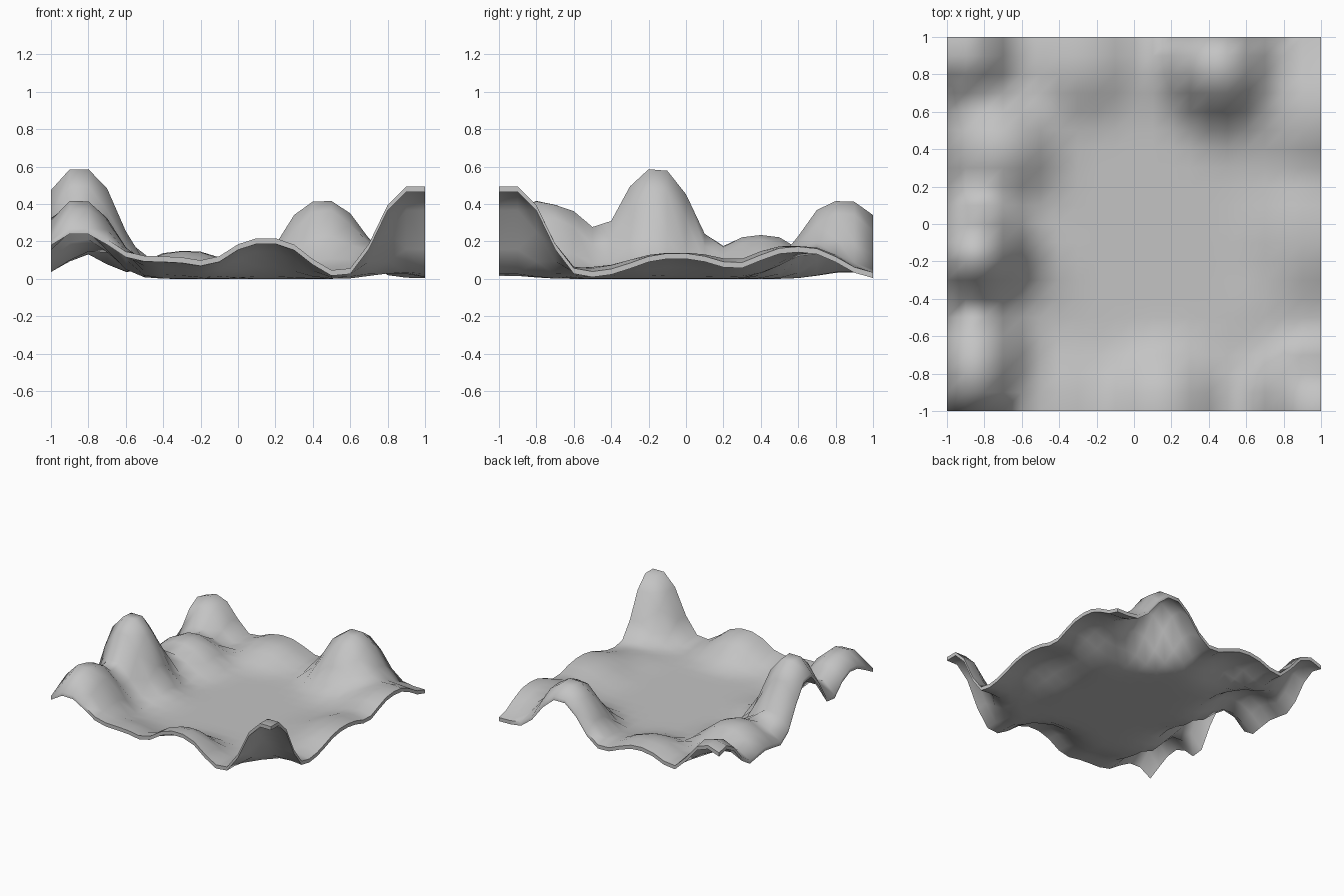
import bpy, bmesh, math

cube = bpy.data.objects.get("Cube")
if cube:
    bpy.data.objects.remove(cube, do_unlink=True)

THICK = 0.03

# Hills around the flat basin: centre x, centre y, height, width
HILLS = [
    (-0.85, -0.16, 0.565, 0.25),    # tall left hill
    (-0.52, -0.26, 0.03, 0.18),     # foot of the tall hill
    (-0.85, -0.70, 0.36, 0.25),     # front left hill
    (-0.86, -1.06, 0.185, 0.25),    # front left rise
    (-0.73, 0.40, 0.205, 0.26),     # low left hill
    (-0.90, 0.92, 0.295, 0.23),     # back left hill
    (-0.28, 0.87, 0.12, 0.26),      # low back hill
    (0.45, 0.85, 0.39, 0.26),       # back hill
    (0.50, 0.55, 0.045, 0.18),      # foot of the back hill
    (0.93, 0.60, 0.145, 0.27),      # back right rise
    (0.93, -0.05, 0.11, 0.28),      # right rise
    (0.80, 0.30, 0.03, 0.20),       # right saddle
    (0.78, -0.42, 0.035, 0.20),     # front right saddle
    (0.95, -0.95, 0.475, 0.247),    # front right corner hill
    (0.15, -0.96, 0.19, 0.26),      # front rise
    (-0.40, -0.98, 0.09, 0.25),     # low front rise
]


def height(x, y):
    return sum(h * math.exp(-(math.hypot(x - cx, y - cy) / w) ** 3)
               for cx, cy, h, w in HILLS)


# Rolling sheet of ground
bm = bmesh.new()
bmesh.ops.create_grid(bm, x_segments=20, y_segments=20, size=1)
for v in bm.verts:
    v.co.z = height(v.co.x, v.co.y)

# Thicken upwards
raised = bmesh.ops.extrude_face_region(bm, geom=bm.faces[:], use_keep_orig=True)
for v in raised["geom"]:
    if isinstance(v, bmesh.types.BMVert):
        v.co.z += THICK
bmesh.ops.recalc_face_normals(bm, faces=bm.faces[:])

mesh = bpy.data.meshes.new("terrain")
bm.to_mesh(mesh)
bm.free()
terrain = bpy.data.objects.new("terrain", mesh)
bpy.context.collection.objects.link(terrain)

# Plain grey ground
grey = bpy.data.materials.new("light grey")
grey.use_nodes = True
color = (0.55, 0.55, 0.55, 1)
grey.diffuse_color = color
grey.node_tree.nodes["Principled BSDF"].inputs["Base Color"].default_value = color
mesh.materials.append(grey)

# Smooth slopes, crisp rim
bpy.ops.object.select_all(action="DESELECT")
terrain.select_set(True)
bpy.context.view_layer.objects.active = terrain
bpy.ops.object.shade_smooth_by_angle(angle=math.radians(70))
